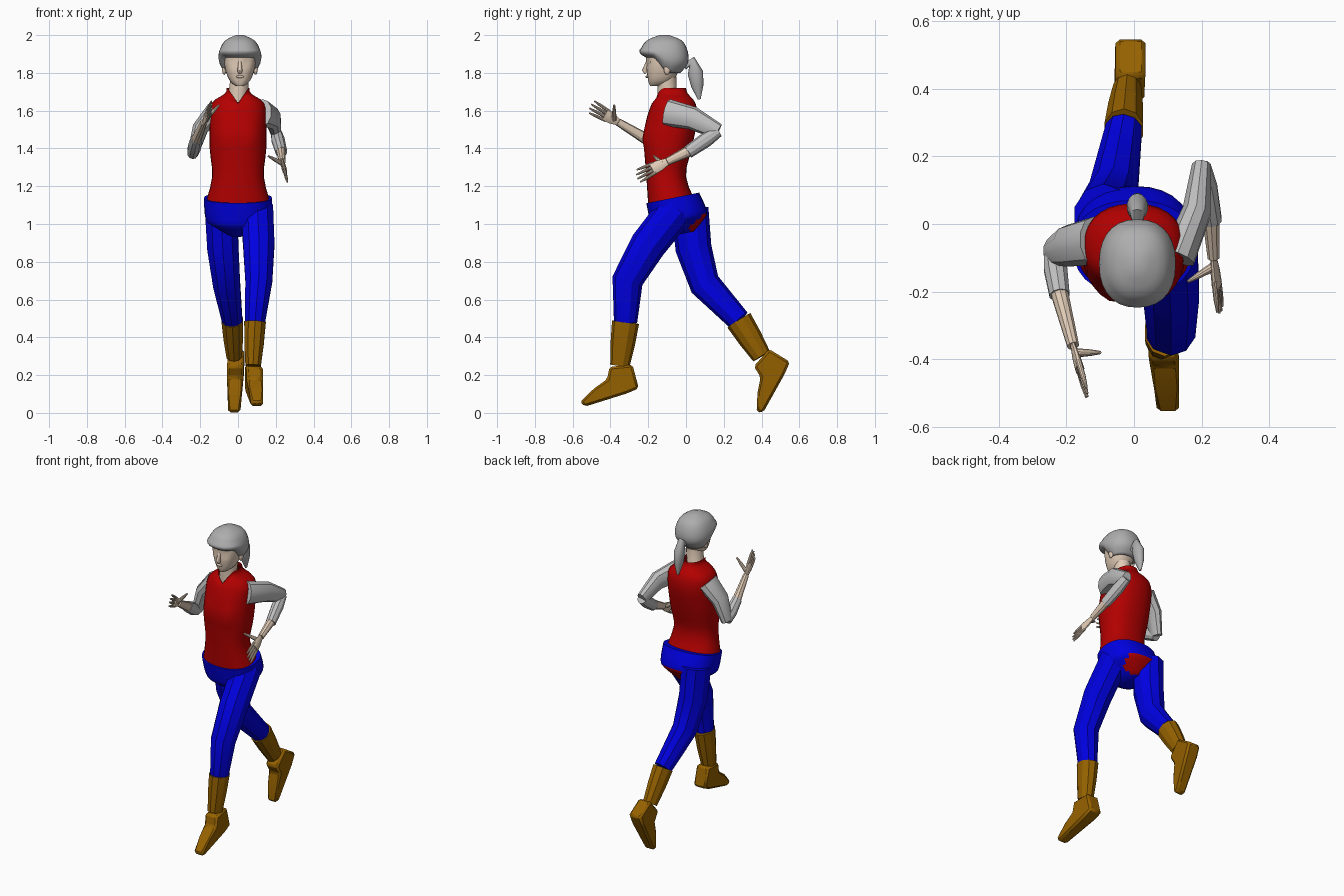
import bpy, bmesh, math
from mathutils import Vector

cube = bpy.data.objects.get("Cube")
if cube:
    bpy.data.objects.remove(cube, do_unlink=True)


def material(name, *rgb):
    mat = bpy.data.materials.new(name)
    mat.use_nodes = True
    mat.diffuse_color = (*rgb, 1)
    shader = mat.node_tree.nodes["Principled BSDF"]
    shader.inputs["Base Color"].default_value = mat.diffuse_color
    return mat


SKIN = material("skin", .75, .6, .47)
RED = material("red_cloth", .45, 0, 0)
BLUE = material("blue_cloth", 0, 0, .75)
GREY = material("grey_cloth", .52, .52, .52)
HAIR = material("grey_hair", .42, .42, .42)
BOOT = material("brown_leather", .3, .12, 0)
SIDES = {"left": 1, "right": -1}


def finish(name, bm, mat, angle):
    bmesh.ops.recalc_face_normals(bm, faces=bm.faces)
    mesh = bpy.data.meshes.new(name)
    bm.to_mesh(mesh)
    bm.free()
    mesh.materials.append(mat)
    ob = bpy.data.objects.new(name, mesh)
    bpy.context.collection.objects.link(ob)
    bpy.ops.object.select_all(action='DESELECT')
    ob.select_set(True)
    bpy.context.view_layer.objects.active = ob
    bpy.ops.object.shade_smooth_by_angle(angle=math.radians(angle))
    return ob


def bridge(bm, rings, cap_start=True, cap_end=True):
    rows = [[bm.verts.new(point) for point in ring] for ring in rings]
    for lower, upper in zip(rows, rows[1:]):
        for i in range(len(lower)):
            bm.faces.new((lower[i - 1], lower[i], upper[i], upper[i - 1]))
    if cap_start:
        bm.faces.new(rows[0])
    if cap_end:
        bm.faces.new(rows[-1])


def tube(name, path, radii, mat, depth=1.0, count=10, side=(1, 0, 0), angle=30):
    """Limb along a path; depth is the thickness relative to the width."""
    bm = bmesh.new()
    path = [Vector(point) for point in path]
    rings = []
    for i, (centre, radius) in enumerate(zip(path, radii)):
        along = path[min(i + 1, len(path) - 1)] - path[max(i - 1, 0)]
        along.normalize()
        across = Vector(side)
        across = (across - along * across.dot(along)).normalized()
        normal = along.cross(across) * depth
        turns = [math.tau * (k + .5) / count for k in range(count)]
        rings.append([centre + (across * math.cos(a) + normal * math.sin(a)) * radius
                      for a in turns])
    bridge(bm, rings)
    return finish(name, bm, mat, angle)


def smooth_rows(rows, steps=3):
    """Catmull-Rom curve through the profile rows."""
    rows = [Vector(row) for row in rows]
    result = []
    for i in range(len(rows) - 1):
        a, b, c, d = rows[max(i - 1, 0)], rows[i], rows[i + 1], rows[min(i + 2, len(rows) - 1)]
        for step in range(steps):
            t = step / steps
            result.append(b + (c - a) * (t / 2) + (a * 2 - b * 5 + c * 4 - d) * (t * t / 2)
                          + (b * 3 - a - c * 3 + d) * (t ** 3 / 2))
    return result + [rows[-1]]


def stack(name, rows, mat, shape, centre=0, cap_start=True, cap_end=True, count=28):
    """Upright form; each row is height, half width, front y and back y."""
    bm = bmesh.new()
    rings = []
    for z, half, front, back in smooth_rows(rows):
        ring = []
        for k in range(count):
            c, s = math.cos(math.tau * k / count), math.sin(math.tau * k / count)
            x = centre + half * math.copysign(abs(c) ** .87, c)
            y = (front + back) / 2 + (back - front) / 2 * math.copysign(abs(s) ** .87, s)
            ring.append(shape(Vector((x, y, z))))
        rings.append(ring)
    bridge(bm, rings, cap_start, cap_end)
    return finish(name, bm, mat, 45)


def ball(name, centre, size, mat):
    bm = bmesh.new()
    bmesh.ops.create_uvsphere(bm, u_segments=14, v_segments=8, radius=1)
    bmesh.ops.scale(bm, vec=size, verts=bm.verts)
    bmesh.ops.translate(bm, vec=centre, verts=bm.verts)
    finish(name, bm, mat, 60)


def bump(p, x, z, width):
    return math.exp(-((p.x - x) ** 2 + (p.z - z) ** 2) / width ** 2)


# Vest with bust and notched collar
def vest_shape(p):
    if p.y < -.1:
        for sign in SIDES.values():
            p.y -= .02 * bump(p, sign * .07, 1.46, .055)
        if p.z > 1.66:
            p.z -= max(0, 1 - abs(p.x) / .055) * (p.z - 1.64)
    return p


stack("vest", [(1.1, .175, -.2, .06), (1.25, .137, -.21, 0), (1.4, .15, -.22, .03),
               (1.55, .15, -.21, .06), (1.64, .14, -.18, .05), (1.69, .07, -.16, .01),
               (1.72, .06, -.16, 0)], RED, vest_shape, cap_end=False)


# Trouser seat with slanted waistband, red vest lining showing underneath
def seat_shape(p):
    p.z += .2 * (p.y + .06)
    return p


seat = stack("trouser_seat", [(1.14, .18, -.21, .07), (1.04, .175, -.19, .11),
                              (1, .15, -.17, .1), (.94, .05, -.1, .04)], BLUE, seat_shape)
seat.data.materials.append(RED)
for face in seat.data.polygons:
    x, y, z = face.center
    if face.normal.z < -.25 and y > .02 and abs(x - .04) < .07:
        face.material_index = 1


# Legs: trouser tube, boot shaft and a boot foot laid from heel to toe
def leg(name, hip, thigh, knee, boot_top, ankle):
    tube(name + "_trouser_leg", [hip, thigh, knee, boot_top], [.09, .087, .075, .056],
         BLUE, depth=1.1)
    middle = Vector(boot_top).lerp(Vector(ankle), .5)
    tube(name + "_boot_shaft", [boot_top, middle, ankle], [.06, .054, .043], BOOT, depth=1.2)


def foot(name, heel, toe):
    heel, toe = Vector(heel), Vector(toe)
    along = (toe - heel).normalized()
    up = Vector((1, 0, 0)).cross(along) * -1
    profile = [(0, .13), (0, 0), (.07, -.01), (.3, -.02), (.32, .01),
               (.23, .06), (.15, .09), (.12, .15)]
    bm = bmesh.new()
    outlines = []
    for sign in SIDES.values():
        outline = []
        for run, rise in profile:
            half = .032 if run > .25 else .044
            shift = Vector((sign * half + (toe.x - heel.x) * run / .3, 0, 0))
            flat = Vector((0, along.y, along.z)) * run
            outline.append(Vector((heel.x, heel.y, heel.z)) + shift + flat + up * rise)
        outlines.append(outline)
    bridge(bm, outlines)
    ob = finish(name + "_boot_foot", bm, BOOT, 30)
    rounding = ob.modifiers.new("rounding", 'BEVEL')
    rounding.width = .012
    rounding.segments = 1


leg("left", hip=(.1, -.05, 1.08), thigh=(.11, -.2, .89), knee=(.11, -.31, .7),
    boot_top=(.09, -.32, .48), ankle=(.08, -.35, .25))
leg("right", hip=(-.09, .02, 1.08), thigh=(-.08, .04, .87), knee=(-.06, .1, .68),
    boot_top=(-.03, .28, .49), ankle=(-.02, .4, .3))
foot("left", heel=(.08, -.25, .13), toe=(.1, -.55, .05))
foot("right", heel=(-.01, .55, .27), toe=(-.02, .39, .01))


# Arms: bent sleeve, bare forearm, flat palm, fanned fingers and thumb
def arm(name, shoulder, elbow, cuff, wrist, knuckle, spread, thumb):
    shoulder, elbow, cuff, wrist, knuckle, spread, thumb = map(
        Vector, (shoulder, elbow, cuff, wrist, knuckle, spread, thumb))
    bulge = Vector((SIDES[name] * .02, 0, .02))
    tube(name + "_upper_sleeve", [shoulder, shoulder.lerp(elbow, .5) + bulge, elbow],
         [.052, .044, .03], GREY, depth=1.4)
    tube(name + "_lower_sleeve", [elbow, elbow.lerp(cuff, .4), cuff], [.028, .036, .031],
         GREY, depth=1.1)
    tube(name + "_forearm", [cuff.lerp(elbow, .1), wrist], [.027, .018], SKIN, depth=1.15)
    tube(name + "_palm", [wrist, wrist.lerp(knuckle, .5), knuckle], [.02, .031, .034],
         SKIN, depth=.4, side=spread)
    spread.normalize()
    reach = (knuckle - wrist).normalized() * .09
    for i in range(4):
        fan = spread * (i - 1.5)
        base = knuckle + fan * .017 - reach * .2
        tip = knuckle + fan * .023 + reach * (.9 if i in (0, 3) else 1)
        tube(f"{name}_finger_{i + 1}", [base, base.lerp(tip, .6), tip], [.009, .008, .004], SKIN)
    root = wrist.lerp(knuckle, .3)
    tube(name + "_thumb", [root, root.lerp(thumb, .6), thumb], [.014, .01, .005], SKIN, side=spread)


arm("left", shoulder=(.13, -.1, 1.59), elbow=(.2, .17, 1.49), cuff=(.23, .01, 1.38),
    wrist=(.235, -.1, 1.33), knuckle=(.245, -.18, 1.29), spread=(-.2, -.25, .9),
    thumb=(.16, -.17, 1.36))
arm("right", shoulder=(-.12, -.05, 1.6), elbow=(-.24, -.08, 1.37), cuff=(-.22, -.21, 1.45),
    wrist=(-.18, -.36, 1.54), knuckle=(-.16, -.43, 1.58), spread=(0, .4, .9),
    thumb=(-.1, -.38, 1.63))


# Neck and head
def face_shape(p):
    if p.y < -.15:
        for sign in SIDES.values():
            p.y += .014 * bump(p, .01 + sign * .036, 1.86, .018)
    return p


tube("neck", [(0, -.08, 1.6), (0, -.1, 1.68), (.01, -.1, 1.78)], [.07, .052, .05],
     SKIN, count=16, angle=60)
stack("head", [(1.73, .02, -.19, -.13), (1.76, .055, -.2, -.07), (1.83, .08, -.21, -.03),
               (1.9, .085, -.21, -.02), (1.96, .07, -.19, -.04)], SKIN, face_shape, centre=.01)
tube("nose", [(.01, -.2, 1.87), (.01, -.22, 1.81), (.01, -.21, 1.8)], [.007, .014, .01],
     SKIN, angle=60)
ball("lips", (.01, -.207, 1.78), (.022, .008, .007), SKIN)
for name, sign in SIDES.items():
    ball(name + "_ear", (.01 + sign * .083, -.1, 1.82), (.012, .018, .03), SKIN)


# Hair with raised fringe, and ponytail
def fringe_shape(p):
    lift = min(1, max(0, (-p.y - .1) / .07))
    p.z += max(0, 1.93 - p.z) * .62 * lift
    return p


hair = stack("hair", [(1.8, .08, -.21, -.03), (1.85, .11, -.24, .01), (1.91, .11, -.245, .01),
                      (1.97, .08, -.21, -.02), (2, .02, -.14, -.09)],
             HAIR, fringe_shape, centre=.01, cap_start=False)
shell = hair.modifiers.new("thickness", 'SOLIDIFY')
shell.thickness = .022
tube("ponytail", [(.01, -.01, 1.83), (.01, .03, 1.86), (.01, .05, 1.8), (.01, .06, 1.73),
                  (.01, .07, 1.66)], [.012, .022, .032, .025, .006], HAIR,
     depth=1.3, count=14, angle=60)
